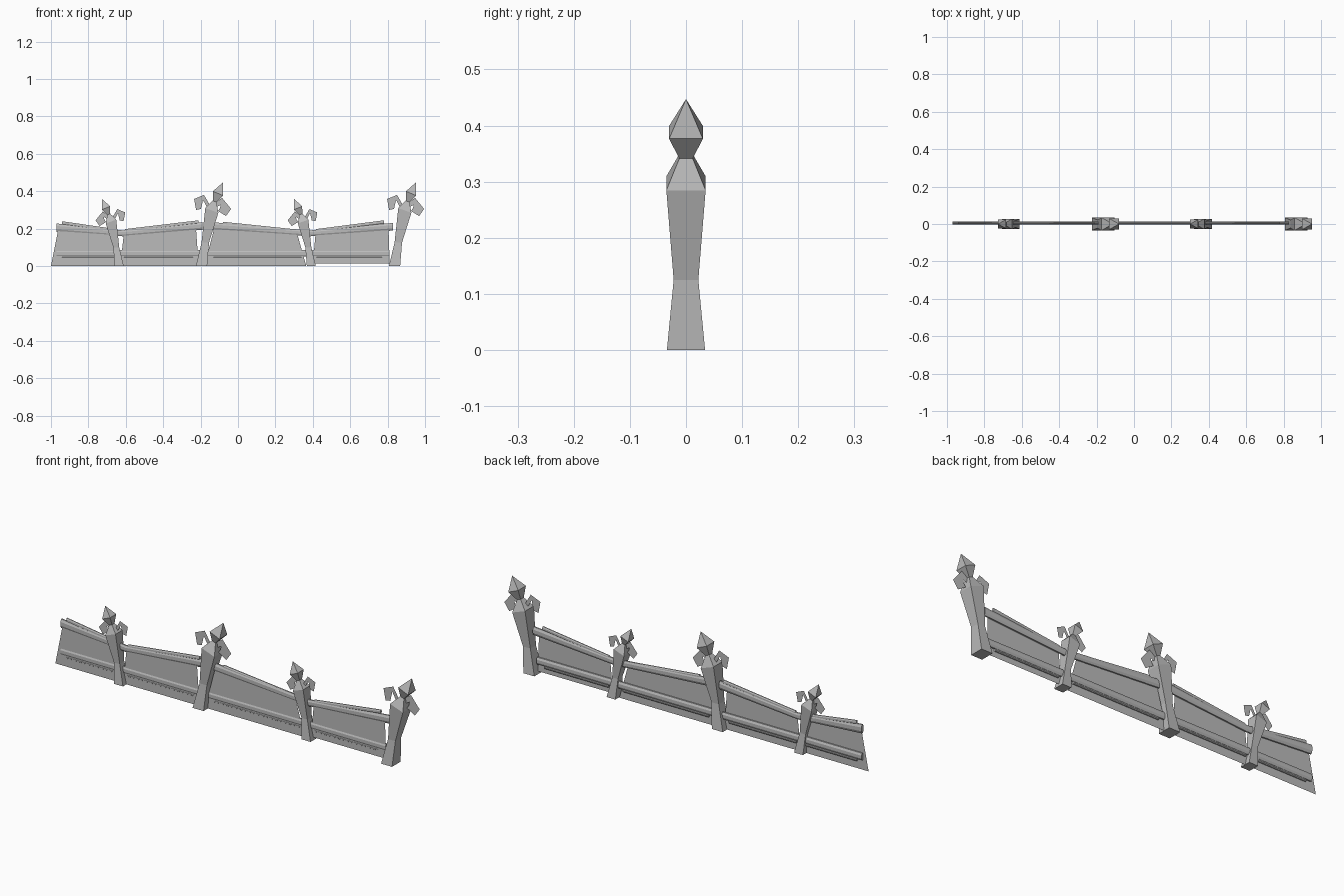
import bpy, bmesh, math
from mathutils import Vector

cube = bpy.data.objects.get("Cube")
if cube:
    bpy.data.objects.remove(cube)

grey = bpy.data.materials.new("plain grey")
grey.use_nodes = True
COLOUR = (0.5, 0.5, 0.5, 1)
grey.diffuse_color = COLOUR
grey.node_tree.nodes["Principled BSDF"].inputs["Base Color"].default_value = COLOUR


def finish(name, bm, smooth):
    bmesh.ops.recalc_face_normals(bm, faces=bm.faces)
    mesh = bpy.data.meshes.new(name)
    for f in bm.faces:
        f.smooth = smooth and not f.tag
    bm.to_mesh(mesh)
    bm.free()
    mesh.materials.append(grey)
    obj = bpy.data.objects.new(name, mesh)
    bpy.context.collection.objects.link(obj)
    return obj


def sheet(name, outline):
    """Flat sheet standing in the middle plane."""
    bm = bmesh.new()
    face = bm.faces.new([bm.verts.new((x, 0, z)) for x, z in outline])
    bmesh.ops.triangulate(bm, faces=[face])
    return finish(name, bm, False)


def loft(name, rings, tip=None):
    """Skin a list of rings, with flat end caps or a pointed end."""
    bm = bmesh.new()
    loops = [[bm.verts.new(p) for p in ring] for ring in rings]
    n = len(loops[0])
    for a, b in zip(loops, loops[1:]):
        for i in range(n):
            j = (i + 1) % n
            bm.faces.new((a[i], a[j], b[j], b[i]))
    caps = [bm.faces.new(loops[0])]
    if tip:
        t = bm.verts.new(tip)
        for i in range(n):
            bm.faces.new((loops[-1][i], loops[-1][(i + 1) % n], t))
    else:
        caps.append(bm.faces.new(loops[-1]))
    for c in caps:
        c.tag = True
    bmesh.ops.split_edges(bm, edges=[e for c in caps for e in c.edges])
    return finish(name, bm, True)


# Post rings: centre x, height, half width, half depth, sideways tilt
POST = [(0, 0, .03, .034, 0), (.02, .125, .02, .022, 0), (.055, .297, .035, .035, .0125),
        (.07, .345, .01, .012, .004), (.088, .388, .027, .03, .0115)]
TIP = (.115, .447)
# Flat hooked ornaments on each side of the post head
INNER = [(.06, .32), (.045, .325), (.013, .38), (-.04, .358), (-.029, .30),
         (-.003, .305), (-.013, .342), (.008, .353), (.029, .315), (.05, .305)]
OUTER = [(.075, .34), (.11, .364), (.158, .305), (.131, .267), (.088, .294),
         (.099, .31), (.126, .294), (.136, .31), (.104, .328), (.08, .314)]


def post(name, x, size, side):
    def place(px, pz):
        return x + side * size * px, size * pz

    rings = []
    for cx, z, hx, hy, dz in POST:
        ring = []
        for sx, sy in ((-1, -1), (1, -1), (1, 1), (-1, 1)):
            px, pz = place(cx + sx * hx, z - sx * dz)
            ring.append((px, sy * hy * size, pz))
        rings.append(ring)
    tx, tz = place(*TIP)
    loft(name, rings, (tx, 0, tz))
    for part, outline in (("inner_hook", INNER), ("outer_hook", OUTER)):
        sheet(name + "_" + part, [place(*p) for p in outline])


def rail(name, x0, z0, h0, x1, z1, h1, depth=.009, y=.005):
    """Flattened round rail that tapers from one end to the other."""
    rings = []
    for x, z, h in ((x0, z0, h0), (x1, z1, h1)):
        angles = [math.tau * i / 8 + math.pi / 8 for i in range(8)]
        rings.append([(x, y + depth * math.cos(a), z + h * math.sin(a)) for a in angles])
    loft(name, rings)


# Alternating small and large leaning posts
for i, (x, size, side) in enumerate(((-.635, .8, -1), (-.195, 1, 1), (.392, .8, -1), (.837, 1, 1))):
    post(f"post_{i + 1}", x, size, side)

# Upper rails rise towards the large posts, each with a thin batten above
UPPER = [(-.97, .205, .024, -.61, .174, .017), (-.62, .174, .017, -.19, .214, .022),
         (-.14, .214, .022, .39, .174, .017), (.38, .174, .017, .83, .21, .022)]
BATTENS = [(-.94, .23, -.68, .192), (-.605, .188, -.21, .235),
           (-.08, .227, .315, .186), (.417, .188, .78, .235)]
for i, (u, b) in enumerate(zip(UPPER, BATTENS)):
    rail(f"upper_rail_{i + 1}", *u)
    rail(f"upper_batten_{i + 1}", b[0], b[1], .01, b[2], b[3], .01, .006)

# Lower rails, each with a thin batten below
ENDS = [-.97, -.635, -.195, .392, .81]
LOWER_BATTENS = [(-.94, -.65), (-.61, -.24), (-.13, .34), (.42, .77)]
for i, (b0, b1) in enumerate(LOWER_BATTENS):
    rail(f"lower_rail_{i + 1}", ENDS[i], .067, .019, ENDS[i + 1], .067, .019)
    rail(f"lower_batten_{i + 1}", b0, .044, .007, b1, .044, .007, .006)

# Thin infill panels between posts
PANELS = [[(-1, 0), (-.63, 0), (-.67, .175), (-.96, .2)],
          [(-.63, 0), (-.21, 0), (-.225, .205), (-.61, .175)],
          [(-.18, 0), (.365, 0), (.315, .178), (-.125, .21)],
          [(.4, .012), (.81, .012), (.805, .205), (.415, .178)]]
for i, outline in enumerate(PANELS):
    sheet(f"infill_panel_{i + 1}", outline)
